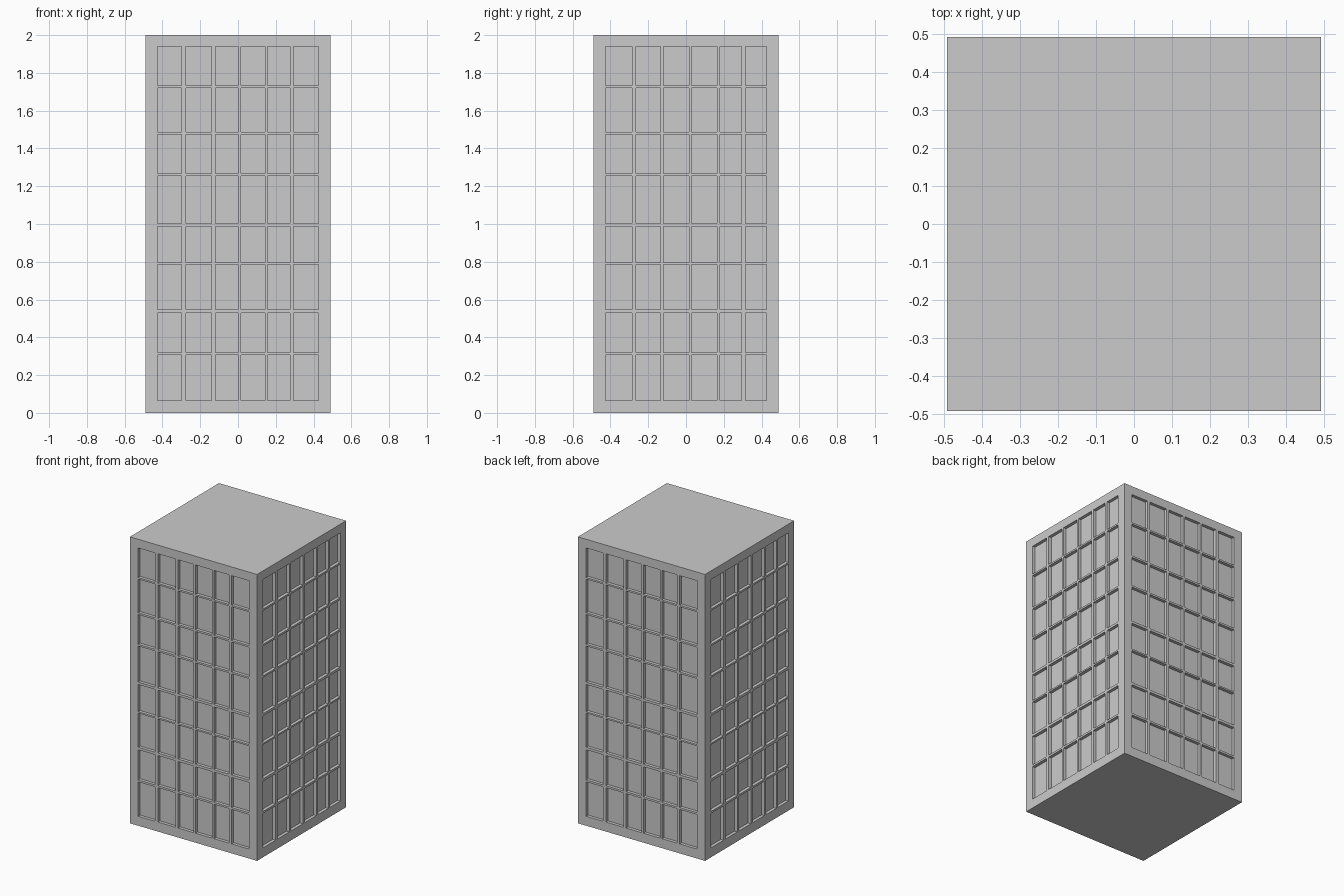
import bpy, bmesh
from mathutils import Matrix, Vector
from math import pi

if "Cube" in bpy.data.objects:
    bpy.data.objects.remove(bpy.data.objects["Cube"])

HALF, HEIGHT, DEPTH = 0.491, 2.0, 0.022

# Window edges in start/end pairs: front/back columns, side columns, floors
FRONT_COLS = [-.427, -.298, -.276, -.139, -.118, -.001, .015, .142, .157, .274, .295, .427]
SIDE_COLS = [-.427, -.287, -.266, -.134, -.118, .015, .03, .163, .179, .295, .316, .427]
FLOORS = [.066, .306, .32, .53, .548, .785, .796, .986, 1.003, 1.254,
          1.267, 1.474, 1.487, 1.721, 1.733, 1.939]


def add_facade(bm, cols, angle):
    """Grid of wall cells at y = -HALF, turned about z; returns the window cells."""
    us = [-HALF] + cols + [HALF]
    zs = [0] + FLOORS + [HEIGHT]
    rot = Matrix.Rotation(angle, 4, 'Z')
    grid = [[bm.verts.new(rot @ Vector((u, -HALF, z))) for u in us] for z in zs]
    windows = []
    for j in range(len(zs) - 1):
        for i in range(len(us) - 1):
            face = bm.faces.new((grid[j][i], grid[j][i + 1], grid[j + 1][i + 1], grid[j + 1][i]))
            if i % 2 and j % 2:
                windows.append(face)
    return windows


bm = bmesh.new()
windows = []

# Four facades
for k in range(4):
    windows += add_facade(bm, SIDE_COLS if k % 2 else FRONT_COLS, k * pi / 2)
bmesh.ops.remove_doubles(bm, verts=bm.verts[:], dist=1e-5)

# Flat roof and base
rims = [e for e in bm.edges if e.is_boundary]
bmesh.ops.holes_fill(bm, edges=rims, sides=0)
bmesh.ops.recalc_face_normals(bm, faces=bm.faces[:])

# Recessed windows with straight reveals
for face in windows:
    inward = -face.normal * DEPTH
    pane = bmesh.ops.extrude_discrete_faces(bm, faces=[face])["faces"][0]
    bmesh.ops.translate(bm, verts=pane.verts[:], vec=inward)

mesh = bpy.data.meshes.new("office_tower")
bm.to_mesh(mesh)
bm.free()
tower = bpy.data.objects.new("office_tower", mesh)
bpy.context.collection.objects.link(tower)
